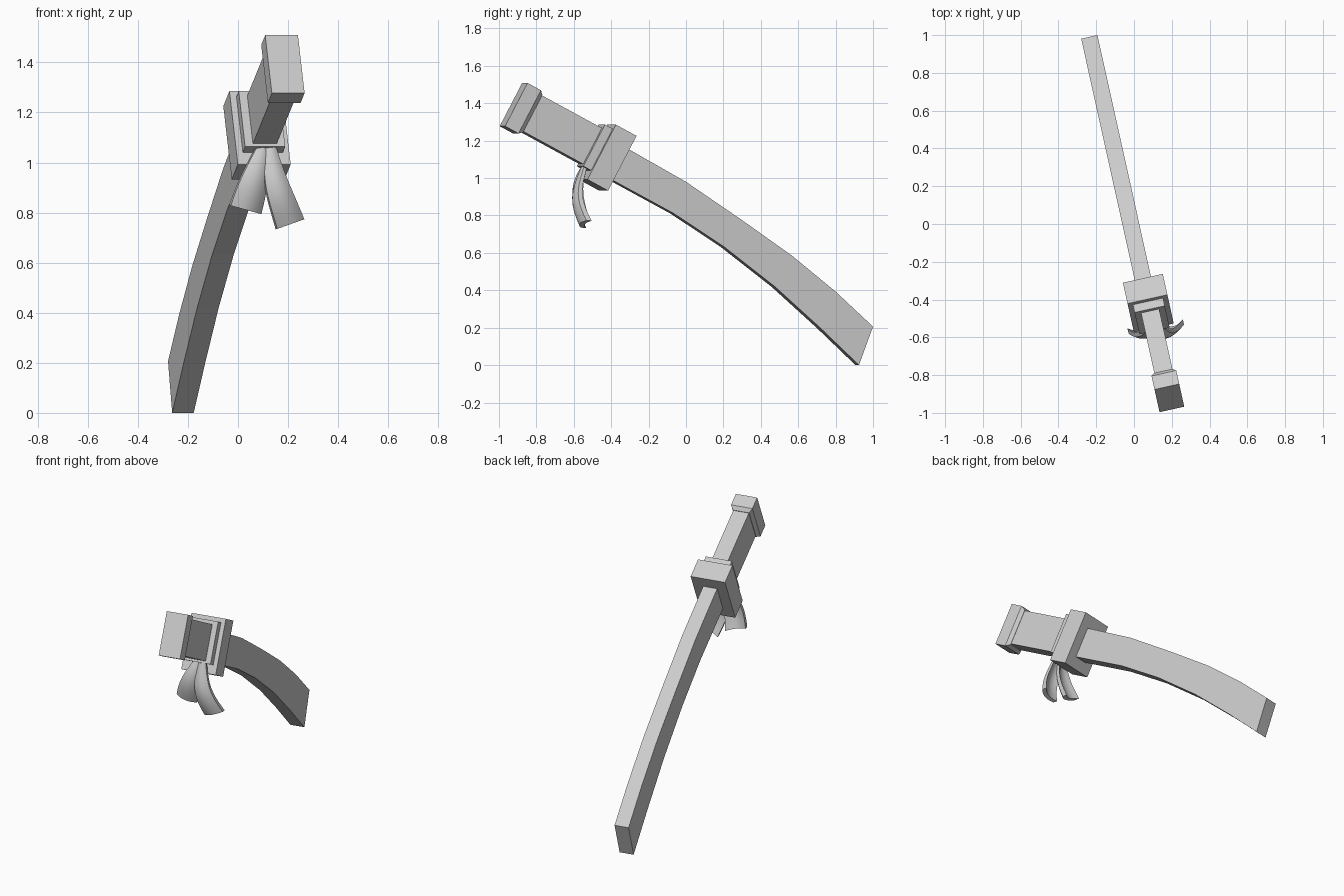
import bpy, bmesh, math
from mathutils import Vector, Matrix

if "Cube" in bpy.data.objects:
    bpy.data.objects.remove(bpy.data.objects["Cube"])

grey = bpy.data.materials.new("plain_grey")
grey.use_nodes = True
colour = (0.6, 0.6, 0.6, 1)
grey.diffuse_color = colour
grey.node_tree.nodes["Principled BSDF"].inputs["Base Color"].default_value = colour

YAW = math.radians(12.5)      # the sword lies in a vertical plane turned about z
PITCH = math.radians(28)      # the handle slopes down toward the blade
PLANE = Matrix.Translation((-0.017, 0, 0)) @ Matrix.Rotation(YAW, 4, 'Z')
HANDLE_END = Vector((0, -0.944, 1.393))
ALONG = Vector((0, math.cos(PITCH), -math.sin(PITCH)))
UP = Vector((0, math.sin(PITCH), math.cos(PITCH)))


def loft(name, rings, matrix=None, smooth=False):
    """Skin a row of equal rings and cap both ends."""
    bm = bmesh.new()
    rows = [[bm.verts.new(p) for p in ring] for ring in rings]
    n = len(rows[0])
    for a, b in zip(rows, rows[1:]):
        for i in range(n):
            j = (i + 1) % n
            bm.faces.new((a[i], a[j], b[j], b[i]))
    bm.faces.new(rows[0])
    bm.faces.new(rows[-1])
    bmesh.ops.recalc_face_normals(bm, faces=bm.faces)
    mesh = bpy.data.meshes.new(name)
    bm.to_mesh(mesh)
    bm.free()
    mesh.materials.append(grey)
    obj = bpy.data.objects.new(name, mesh)
    bpy.context.collection.objects.link(obj)
    if matrix:
        obj.matrix_world = matrix
    if smooth:
        bpy.ops.object.select_all(action='DESELECT')
        obj.select_set(True)
        bpy.context.view_layer.objects.active = obj
        bpy.ops.object.shade_smooth_by_angle(angle=math.radians(50))
    return obj


def block(name, sections):
    """Sections along the handle: distance, half width, bottom, top."""
    rings = []
    for t, w, low, high in sections:
        c = HANDLE_END + ALONG * t
        rings.append([c + UP * h + Vector((x, 0, 0))
                      for x, h in ((-w, low), (w, low), (w, high), (-w, high))])
    return loft(name, rings, PLANE)


# Handle parts
block("pommel", [(0, .067, -.131, .131), (.083, .067, -.131, .131),
                 (.105, .051, -.112, .114)])
block("handle", [(.06, .049, -.107, .111), (.5, .049, -.107, .111)])
block("collar", [(.476, .082, -.12, .132), (.53, .082, -.12, .132)])
block("guard", [(.524, .108, -.175, .157), (.652, .108, -.175, .157)])

# Curved scabbard: pairs of top and bottom points
HALF = 0.044
curve = [((-.36, 1.185), (-.44, 1.015)), ((0, .98), (-.064, .81)),
         ((.3, .775), (.203, .633)), ((.567, .585), (.476, .419)),
         ((.8, .393), (.717, .2)), ((1, .206), (.925, 0))]
rings = []
for pair in curve:
    (ty, tz), (by, bz) = [((y - HALF * math.sin(YAW)) / math.cos(YAW), z) for y, z in pair]
    rings.append([(-HALF, by, bz), (HALF, by, bz), (HALF, ty, tz), (-HALF, ty, tz)])
loft("scabbard", rings, PLANE)


def bezier(points, t):
    """Smooth curve through four evenly spaced points."""
    out = Vector((0, 0, 0, 0))
    for i, p in enumerate(points):
        k = 1.0
        for j in range(4):
            if j != i:
                k *= (3 * t - j) / (i - j)
        out += Vector(p) * k
    return out


def ribbon(name, points, steps=10, across=6):
    """Flared hanging ribbon, bowed to the front: points are x, y, z, width."""
    rings = []
    for s in range(steps + 1):
        t = s / steps
        p = bezier(points, t)
        d = bezier(points, t + .01) - bezier(points, t - .01)
        side = Vector((-d.z, 0, d.x)).normalized()
        side = (side + Vector((0, .25, 0))).normalized()
        back = Vector((0, 1, 0)) - side * side.y
        thick = .018 + .012 * t
        front_row, back_row = [], []
        for i in range(across + 1):
            u = 2 * i / across - 1
            q = p.xyz + side * (u * p.w / 2) + back * (u * u * p.w * .2 - .015)
            front_row.append(q)
            back_row.append(q + back * thick)
        rings.append(front_row + back_row[::-1])
    return loft(name, rings, smooth=True)


# Two ribbon tails below the collar
ribbon("left_ribbon", [(.13, -.545, 1.06, .045), (.148, -.585, .95, .085),
                       (.175, -.59, .86, .105), (.213, -.555, .755, .118)])
ribbon("right_ribbon", [(.1, -.545, 1.06, .05), (.08, -.585, .97, .095),
                        (.058, -.59, .89, .12), (.035, -.575, .81, .13)])
